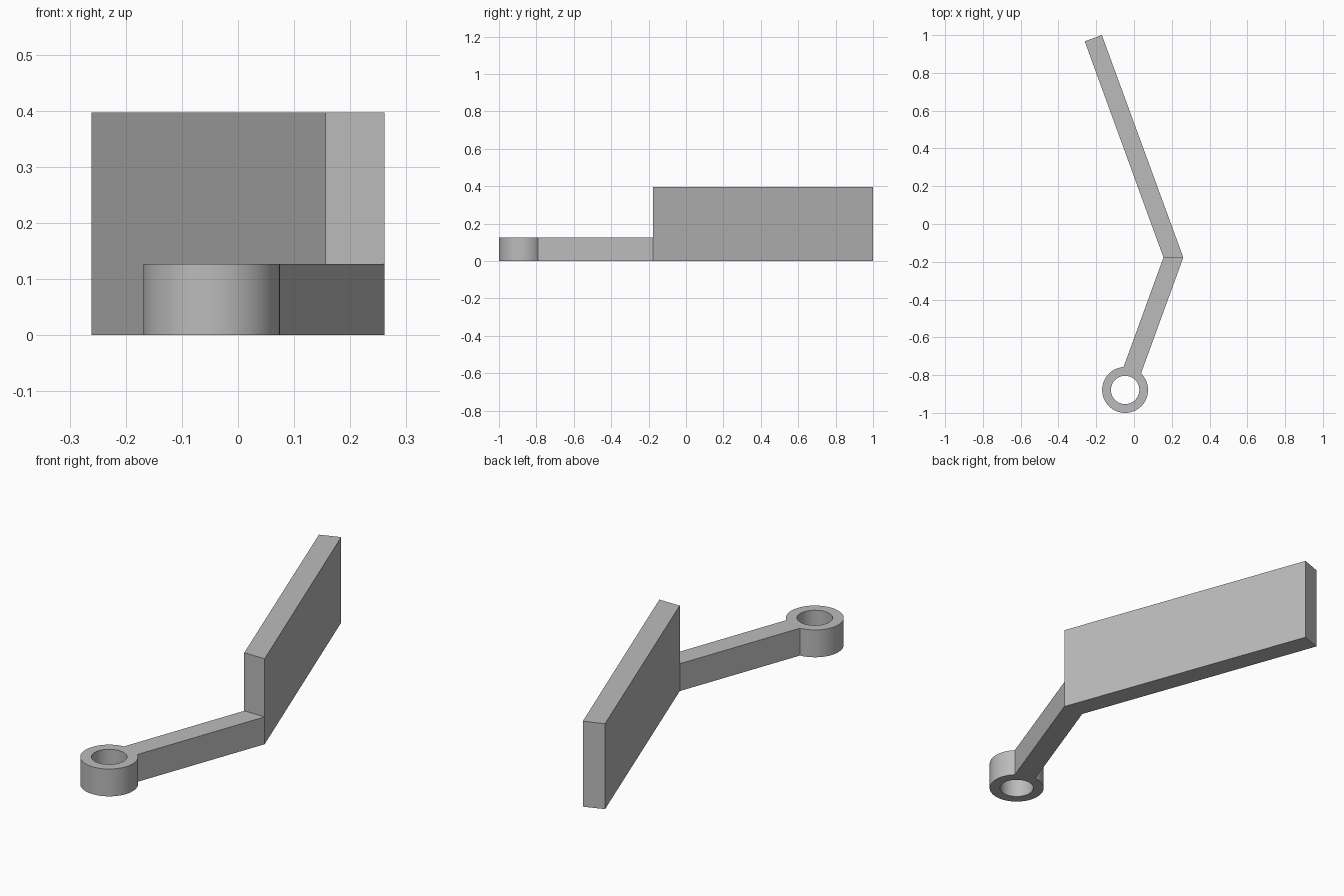
import bpy
import bmesh
from math import sin, cos, asin, radians, pi

cube = bpy.data.objects.get("Cube")
if cube:
    bpy.data.objects.remove(cube, do_unlink=True)

# Single flat colour
grey = bpy.data.materials.new("plain grey")
grey.use_nodes = True
colour = (0.5, 0.5, 0.5, 1)
grey.diffuse_color = colour
grey.node_tree.nodes["Principled BSDF"].inputs["Base Color"].default_value = colour


def prism(name, outline, bottom, top):
    """Extrude a counter-clockwise plan outline between two heights."""
    bm = bmesh.new()
    face = bm.faces.new([bm.verts.new((x, y, bottom)) for x, y in outline])
    extruded = bmesh.ops.extrude_face_region(bm, geom=[face])
    moved = [v for v in extruded["geom"] if isinstance(v, bmesh.types.BMVert)]
    bmesh.ops.translate(bm, verts=moved, vec=(0, 0, top - bottom))
    bmesh.ops.recalc_face_normals(bm, faces=bm.faces)
    mesh = bpy.data.meshes.new(name)
    bm.to_mesh(mesh)
    bm.free()
    mesh.materials.append(grey)
    obj = bpy.data.objects.new(name, mesh)
    bpy.context.collection.objects.link(obj)
    return obj


def arc(centre, radius, start, end, steps):
    return [(centre[0] + radius * cos(start + (end - start) * i / steps),
             centre[1] + radius * sin(start + (end - start) * i / steps))
            for i in range(steps + 1)]


# Shared plan dimensions
elbow_inner, elbow_outer = (0.156, -0.177), (0.261, -0.177)
eye_centre, eye_radius, hole_radius = (-0.047, -0.8785), 0.1215, 0.075
arm_height, blade_height = 0.127, 0.397

# Tall blade leaning back from the elbow
prism("blade", [elbow_inner, elbow_outer, (-0.17, 1.0), (-0.261, 0.967)],
      0, blade_height)

# Low arm flowing into a round eye
heading = radians(70)
spread = asin(0.0493 / eye_radius)
rim = arc(eye_centre, eye_radius, heading + spread, heading + 2 * pi - spread, 72)
arm = prism("arm_with_eye", rim + [elbow_outer, elbow_inner], 0, arm_height)

# Through hole in the eye
hole = prism("hole_cutter", arc(eye_centre, hole_radius, 0, 2 * pi, 64)[:-1],
             -0.1, arm_height + 0.1)
cut = arm.modifiers.new("hole", 'BOOLEAN')
cut.operation = 'DIFFERENCE'
cut.solver = 'EXACT'
cut.object = hole
bpy.ops.object.select_all(action='DESELECT')
bpy.context.view_layer.objects.active = arm
arm.select_set(True)
bpy.ops.object.modifier_apply(modifier=cut.name)
bpy.data.objects.remove(hole, do_unlink=True)
bpy.ops.object.shade_smooth_by_angle(angle=radians(25))
